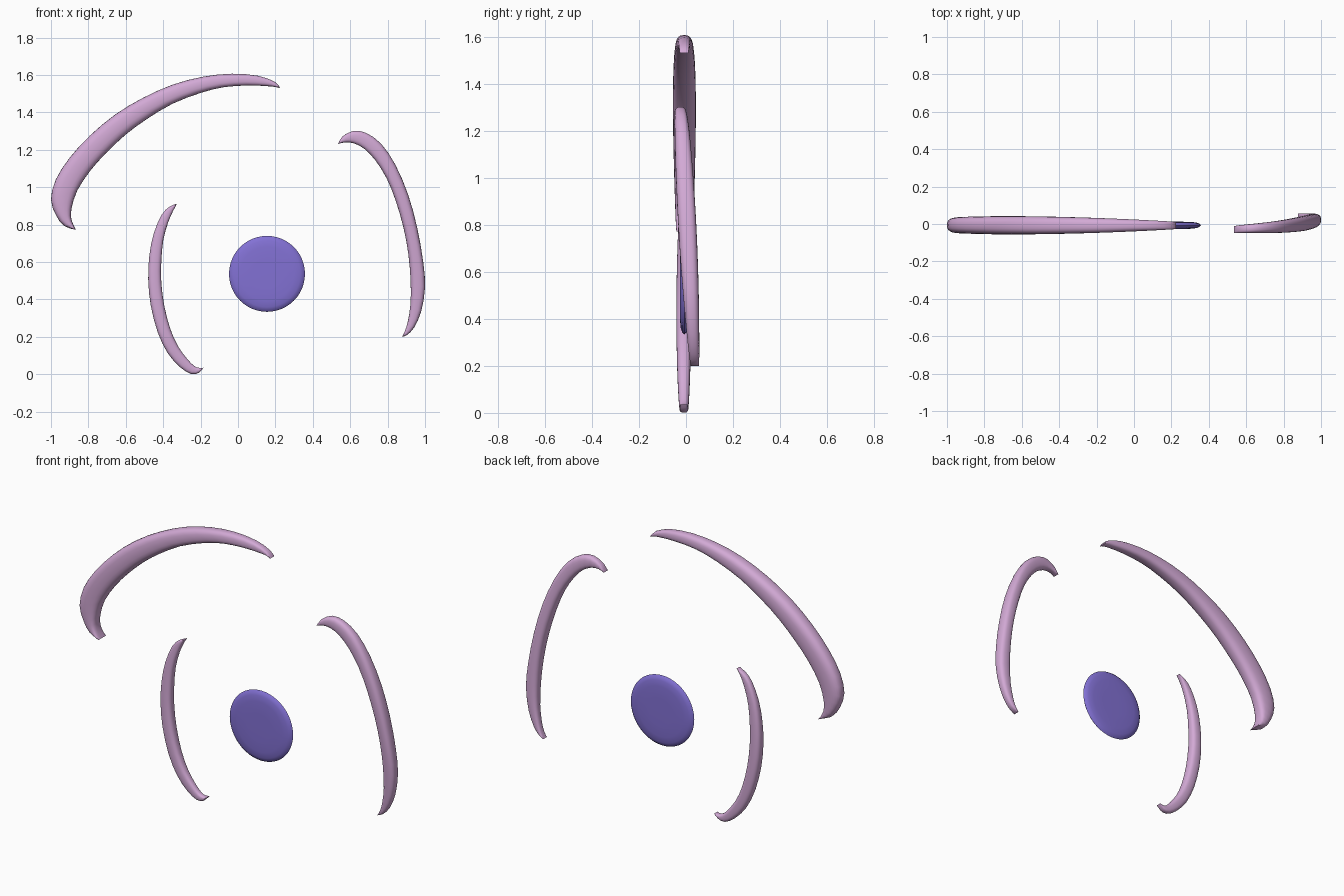
import bpy, bmesh, math
from mathutils import Vector

if "Cube" in bpy.data.objects:
    bpy.data.objects.remove(bpy.data.objects["Cube"])

def material(name, color):
    m = bpy.data.materials.new(name)
    m.diffuse_color = (*color, 1)
    m.use_nodes = True
    m.node_tree.nodes["Principled BSDF"].inputs["Base Color"].default_value = m.diffuse_color
    return m

PINK = material("soft_pink", (0.65, 0.40, 0.67))
PURPLE = material("violet", (0.225, 0.165, 0.66))
SIDES = 24

def finish(name, bm, mat):
    bmesh.ops.remove_doubles(bm, verts=bm.verts[:], dist=1e-4)
    bmesh.ops.recalc_face_normals(bm, faces=bm.faces[:])
    me = bpy.data.meshes.new(name)
    bm.to_mesh(me)
    bm.free()
    me.materials.append(mat)
    ob = bpy.data.objects.new(name, me)
    bpy.context.collection.objects.link(ob)
    bpy.ops.object.select_all(action='DESELECT')
    ob.select_set(True)
    bpy.context.view_layer.objects.active = ob
    bpy.ops.object.shade_smooth_by_angle(angle=math.radians(60))

def smooth_path(points, steps=2):
    """Catmull-Rom resampling of a 2D path."""
    p = [Vector(q) for q in points]
    p = [p[0]] + p + [p[-1]]
    out = []
    for a, b, c, d in zip(p, p[1:], p[2:], p[3:]):
        for s in range(steps):
            t = s / steps
            out.append(0.5 * (2 * b + (c - a) * t + (2 * a - 5 * b + 4 * c - d) * t ** 2
                              + (3 * b - a - 3 * c + d) * t ** 3))
    return out + [p[-1]]

def soft(v):
    """Squares an oval section slightly."""
    return math.copysign(abs(v) ** 0.75, v)

def bridge(bm, rings):
    for a, b in zip(rings, rings[1:]):
        for k in range(len(a)):
            n = (k + 1) % len(a)
            bm.faces.new((a[k], a[n], b[n], b[k]))

def crescent(name, outer, inner, y_ends, depth_ends, bulge):
    """Oval sections spanning the outer and inner edges, pinched at both tips."""
    outer, inner = smooth_path(outer), smooth_path(inner)
    mids = [(o + i) / 2 for o, i in zip(outer, inner)]
    run = [0]
    for a, b in zip(mids, mids[1:]):
        run.append(run[-1] + (b - a).length)
    bm = bmesh.new()
    rings = []
    for o, i, m, r in zip(outer, inner, mids, run):
        t = r / run[-1]
        y = y_ends[0] + (y_ends[1] - y_ends[0]) * t
        d = depth_ends[0] + (depth_ends[1] - depth_ends[0]) * t + bulge * 4 * t * (1 - t)
        ring = []
        for k in range(SIDES):
            a = 2 * math.pi * k / SIDES
            q = m + (o - i) * soft(math.cos(a)) / 2
            ring.append(bm.verts.new((q.x, y + d * soft(math.sin(a)), q.y)))
        rings.append(ring)
    bridge(bm, rings)
    finish(name, bm, PINK)

# Large arc at upper left
crescent("upper_arc",
    [(-.866, .772), (-.93, .793), (-.973, .85), (-1, .933), (-.975, 1.04),
     (-.9, 1.158), (-.792, 1.276), (-.658, 1.388), (-.508, 1.478), (-.348, 1.549),
     (-.187, 1.591), (-.032, 1.607), (.107, 1.596), (.198, 1.563), (.225, 1.53)],
    [(-.866, .772), (-.89, .824), (-.89, .888), (-.858, .985), (-.789, 1.089),
     (-.708, 1.18), (-.601, 1.281), (-.485, 1.366), (-.351, 1.446), (-.201, 1.504),
     (-.07, 1.536), (.064, 1.544), (.16, 1.54), (.198, 1.536), (.225, 1.53)],
    (-.006, -.008), (.035, .019), .021)

# Arc on the right, leaning back towards its foot
crescent("right_arc",
    [(.535, 1.231), (.556, 1.269), (.615, 1.301), (.684, 1.291), (.765, 1.233),
     (.841, 1.121), (.91, .96), (.958, .784), (.99, .603), (1, .464),
     (.979, .334), (.941, .249), (.904, .21), (.877, .2)],
    [(.535, 1.231), (.572, 1.24), (.62, 1.235), (.677, 1.204), (.735, 1.143),
     (.794, 1.049), (.842, .931), (.885, .783), (.911, .64), (.923, .496),
     (.922, .373), (.908, .283), (.893, .233), (.877, .2)],
    (-.03, .038), (.019, .018), .02)

# Small arc at lower left
crescent("left_arc",
    [(-.326, .912), (-.366, .896), (-.408, .853), (-.451, .752), (-.474, .635),
     (-.48, .507), (-.467, .371), (-.43, .226), (-.376, .113), (-.31, .038),
     (-.251, .002), (-.209, .008), (-.185, .035)],
    [(-.326, .912), (-.346, .875), (-.372, .816), (-.399, .72), (-.41, .603),
     (-.41, .491), (-.394, .366), (-.362, .243), (-.319, .147), (-.271, .082),
     (-.235, .045), (-.209, .035), (-.185, .035)],
    (-.011, -.009), (.014, .016), .016)

# Central disc with a rounded rim and gently domed faces
bm = bmesh.new()
SEG = 48
half = [(.08, .0195), (.145, .0185), (.178, .015), (.194, .009), (.203, 0)]
profile = [(r, -d) for r, d in half] + [(r, d) for r, d in half[-2::-1]]
rings = [[bm.verts.new((.155 + r * math.cos(2 * math.pi * k / SEG), -.007 + y,
                        .537 + r * math.sin(2 * math.pi * k / SEG))) for k in range(SEG)]
         for r, y in profile]
bridge(bm, rings)
bm.faces.new(rings[0])
bm.faces.new(rings[-1])
finish("center_disc", bm, PURPLE)
